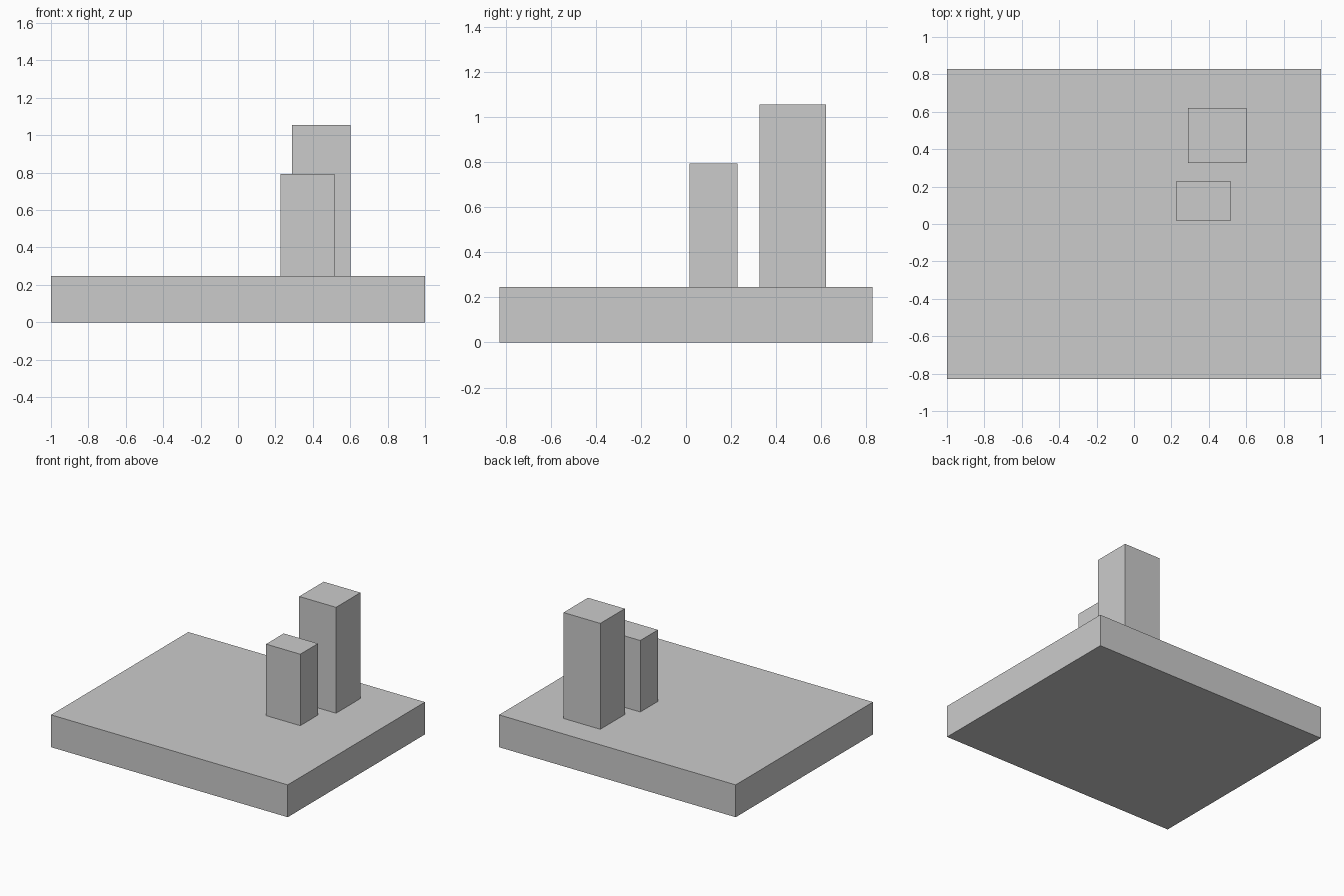
import bpy

if "Cube" in bpy.data.objects:
    bpy.data.objects.remove(bpy.data.objects["Cube"])


def box(name, x, y, z):
    """Add a box spanning the given (min, max) ranges."""
    spans = (x, y, z)
    centre = [(a + b) / 2 for a, b in spans]
    bpy.ops.mesh.primitive_cube_add(size=1, location=centre)
    obj = bpy.context.object
    obj.name = name
    obj.scale = [b - a for a, b in spans]
    bpy.ops.object.transform_apply(location=False, rotation=False, scale=True)
    return obj


SLAB_TOP = 0.247

# Broad base slab
box("base_slab", (-1, 1), (-0.828, 0.828), (0, SLAB_TOP))

# Two upright blocks standing on the slab
box("tall_block", (0.29, 0.601), (0.325, 0.62), (SLAB_TOP, 1.056))
box("short_block", (0.226, 0.515), (0.016, 0.229), (SLAB_TOP, 0.793))
